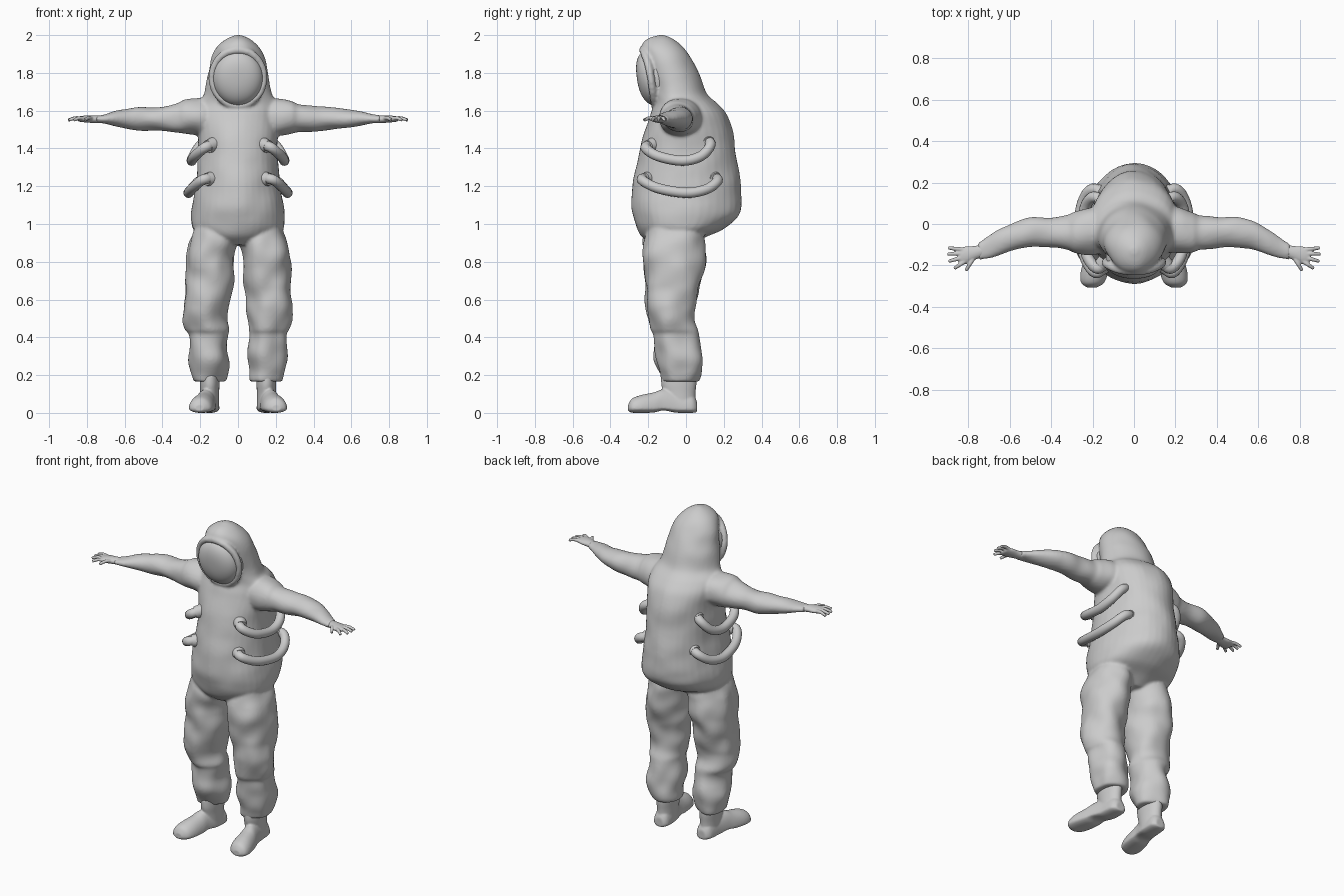
import bpy, bmesh, math
from mathutils import Vector, noise

old = bpy.data.objects.get("Cube")
if old:
    bpy.data.objects.remove(old, do_unlink=True)

grey = bpy.data.materials.new("suit grey")
grey.use_nodes = True
GREY = (0.6, 0.6, 0.6, 1)
grey.diffuse_color = GREY
grey.node_tree.nodes["Principled BSDF"].inputs["Base Color"].default_value = GREY


def spline(rows, steps):
    """Catmull-Rom resampling of rows of numbers."""
    rows = [Vector(r) for r in rows]
    out = []
    for i in range(len(rows) - 1):
        a, b = rows[max(i - 1, 0)], rows[i]
        c, d = rows[i + 1], rows[min(i + 2, len(rows) - 1)]
        for k in range(steps):
            t = k / steps
            out.append(b + (c - a) * (t / 2) + (a * 2 - b * 5 + c * 4 - d) * (t * t / 2)
                       + (b * 3 - a - c * 3 + d) * (t ** 3 / 2))
    return out + [rows[-1]]


def skin(bm, rings):
    """Closed skin over a list of point loops."""
    loops = [[bm.verts.new(p) for p in ring] for ring in rings]
    n = len(loops[0])
    for lo, hi in zip(loops, loops[1:]):
        for i in range(n):
            bm.faces.new((lo[i], lo[(i + 1) % n], hi[(i + 1) % n], hi[i]))
    bm.faces.new(loops[0][::-1])
    bm.faces.new(loops[-1])


def loft(bm, axis, rows, side=1, wrinkle=0.0, steps=6, n=40):
    """Rows: place on axis, centre p, centre q, radius p, radius -q, radius +q."""
    rings = []
    for t, p, q, rp, lo, hi in spline([r if len(r) == 6 else (*r, r[-1]) for r in rows], steps):
        ring = []
        for i in range(n):
            a = math.tau * i / n
            s = math.sin(a)
            u, v = p + rp * math.cos(a), q + s * (hi if s > 0 else lo)
            co = Vector({"x": (t, u, v), "y": (u, t, v), "z": (u, v, t)}[axis])
            co.x *= side
            if wrinkle:
                mid = Vector({"x": (t * side, p, q), "y": (p * side, t, q), "z": (p * side, q, t)}[axis])
                co += (co - mid).normalized() * wrinkle * noise.noise(co * 9)
            ring.append(co)
        rings.append(ring)
    skin(bm, rings)


def pipe(bm, path, r0, r1=None, side=1, steps=6, n=16):
    """Round pipe along a smooth path, tapering from r0 to r1."""
    pts = [Vector((p.x * side, p.y, p.z)) for p in spline(path, steps)]
    rings = []
    for i, p in enumerate(pts):
        d = (pts[min(i + 1, len(pts) - 1)] - pts[max(i - 1, 0)]).normalized()
        u = d.cross(Vector((0, 0, 1))).normalized()
        w = u.cross(d)
        r = r0 + ((r0 if r1 is None else r1) - r0) * i / (len(pts) - 1)
        rings.append([p + (u * math.cos(math.tau * k / n) + w * math.sin(math.tau * k / n)) * r
                      for k in range(n)])
    skin(bm, rings)


def finish(name, bm, voxel=0, smooth=0):
    bmesh.ops.recalc_face_normals(bm, faces=bm.faces[:])
    me = bpy.data.meshes.new(name)
    bm.to_mesh(me)
    bm.free()
    ob = bpy.data.objects.new(name, me)
    bpy.context.collection.objects.link(ob)
    me.materials.append(grey)
    bpy.ops.object.select_all(action="DESELECT")
    ob.select_set(True)
    bpy.context.view_layer.objects.active = ob
    if voxel:
        mod = ob.modifiers.new("blend", "REMESH")
        mod.mode, mod.voxel_size, mod.use_smooth_shade = "VOXEL", voxel, True
        soft = ob.modifiers.new("soften", "SMOOTH")
        soft.factor, soft.iterations = 0.5, smooth
        bpy.ops.object.shade_smooth()
    else:
        bpy.ops.object.shade_smooth_by_angle(angle=math.radians(50))
    return ob


# Suit: torso with back bulge and hood, legs and sleeves blended together
suit = bmesh.new()
loft(suit, "z", [
    (.89, 0, -.06, .1, .12, .1), (.93, 0, -.05, .19, .18, .15), (.97, 0, -.04, .24, .215, .23),
    (1.03, 0, -.03, .25, .245, .3), (1.1, 0, -.03, .243, .26, .325), (1.2, 0, -.03, .226, .25, .32),
    (1.3, 0, -.03, .215, .235, .305), (1.4, 0, -.03, .21, .215, .292), (1.5, 0, -.03, .215, .185, .275),
    (1.58, 0, -.03, .225, .155, .245), (1.64, 0, -.04, .21, .125, .2), (1.69, 0, -.06, .178, .12, .17),
    (1.8, 0, -.08, .158, .125, .145), (1.88, 0, -.1, .14, .125, .125), (1.94, 0, -.12, .108, .12, .1),
    (1.98, 0, -.13, .06, .075, .06), (2.0, 0, -.13, .015, .015, .015)], wrinkle=.008)
for s in (1, -1):
    loft(suit, "z", [
        (.165, .155, -.03, .088, .093), (.2, .155, -.03, .097, .102), (.3, .157, -.04, .103, .12),
        (.41, .156, -.05, .101, .118), (.44, .16, -.06, .11, .122), (.5, .168, -.075, .118, .118),
        (.6, .163, -.075, .118, .135), (.7, .155, -.07, .125, .15), (.8, .148, -.065, .128, .165),
        (.9, .135, -.065, .125, .165), (.98, .125, -.06, .11, .14)], s, wrinkle=.02)
    loft(suit, "x", [
        (.08, -.02, 1.56, .1, .1), (.2, -.03, 1.565, .115, .1), (.28, -.04, 1.565, .1, .088),
        (.32, -.042, 1.56, .083, .077), (.4, -.04, 1.556, .075, .068), (.5, -.04, 1.56, .072, .06),
        (.6, -.065, 1.557, .068, .047), (.7, -.115, 1.555, .055, .028),
        (.755, -.135, 1.553, .042, .022)], s, wrinkle=.012)
# Hood lip around the face opening
lip = []
for k in range(13):
    a = math.tau * k / 12
    top = math.cos(a)
    lip.append((.137 * math.sin(a), -.187 - .043 * max(top, 0) ** 1.5 + .022 * max(-top, 0), 1.775 + .148 * top))
pipe(suit, lip, .02)
finish("suit", suit, .009, 4)

# Visor: bulging rounded faceplate
visor = bmesh.new()
bmesh.ops.create_uvsphere(visor, u_segments=48, v_segments=32, radius=1)
for v in visor.verts:
    r = min(math.hypot(v.co.x, v.co.z), 1)
    depth = math.copysign((1 - r ** 2.5) ** .4, v.co.y) if r < 1 else 0
    v.co = Vector((.136 * v.co.x, -.165 - .02 * v.co.z + .095 * depth, 1.773 + .148 * v.co.z))
finish("visor", visor)

# Hoses looping round the flanks, with a collar at each end
upper = [(.13, -.17, 1.42), (.175, -.215, 1.405), (.228, -.15, 1.36), (.245, -.02, 1.335),
         (.235, .08, 1.36), (.195, .13, 1.42), (.13, .1, 1.45)]
lower = [(.13, -.19, 1.24), (.185, -.235, 1.235), (.24, -.15, 1.19), (.262, 0, 1.165),
         (.245, .11, 1.185), (.2, .168, 1.23), (.13, .14, 1.25)]
for s, side in ((1, "left"), (-1, "right")):
    for label, path in (("upper", upper), ("lower", lower)):
        hose = bmesh.new()
        pipe(hose, path, .027, side=s)
        for end, near in ((path[0], path[1]), (path[-1], path[-2])):
            a, b = Vector(end), Vector(near)
            pipe(hose, [a, a.lerp(b, .68)], .04, .034, side=s, steps=3, n=24)
        finish(f"{side}_{label}_hose", hose)

    # Hand: flat palm, four fingers and a thumb
    hand = bmesh.new()
    loft(hand, "x", [(.72, -.125, 1.553, .03, .02), (.77, -.14, 1.555, .034, .02),
                     (.81, -.15, 1.556, .042, .018), (.84, -.155, 1.556, .038, .014),
                     (.85, -.155, 1.556, .025, .008)], s, n=24)
    for root, tip in (((.82, -.125), (.897, -.115)), ((.82, -.142), (.9, -.145)),
                      ((.82, -.16), (.895, -.18)), ((.81, -.175), (.868, -.215)),
                      ((.77, -.155), (.812, -.225))):
        mid = ((root[0] + tip[0]) / 2, (root[1] + tip[1]) / 2, 1.561)
        pipe(hand, [(*root, 1.556), mid, (*tip, 1.55)], .012, .008, side=s, n=12)
    finish(f"{side}_hand", hand, .004, 2)

    # Boot: shaft and foot, toes turned slightly out
    boot = bmesh.new()
    loft(boot, "z", [(.03, .15, -.03, .05, .08), (.1, .15, -.035, .05, .085),
                     (.15, .15, -.038, .052, .093), (.2, .15, -.038, .052, .093)], s)
    loft(boot, "y", [
        (.058, .148, .022, .03, .018, .04), (.03, .15, .022, .05, .022, .08),
        (-.05, .155, .022, .054, .021, .1), (-.12, .17, .025, .055, .012, .1),
        (-.17, .18, .024, .062, .022, .085), (-.24, .193, .024, .066, .024, .07),
        (-.285, .2, .024, .055, .023, .052), (-.306, .203, .024, .025, .015, .02)], s)
    finish(f"{side}_boot", boot, .006, 3)
